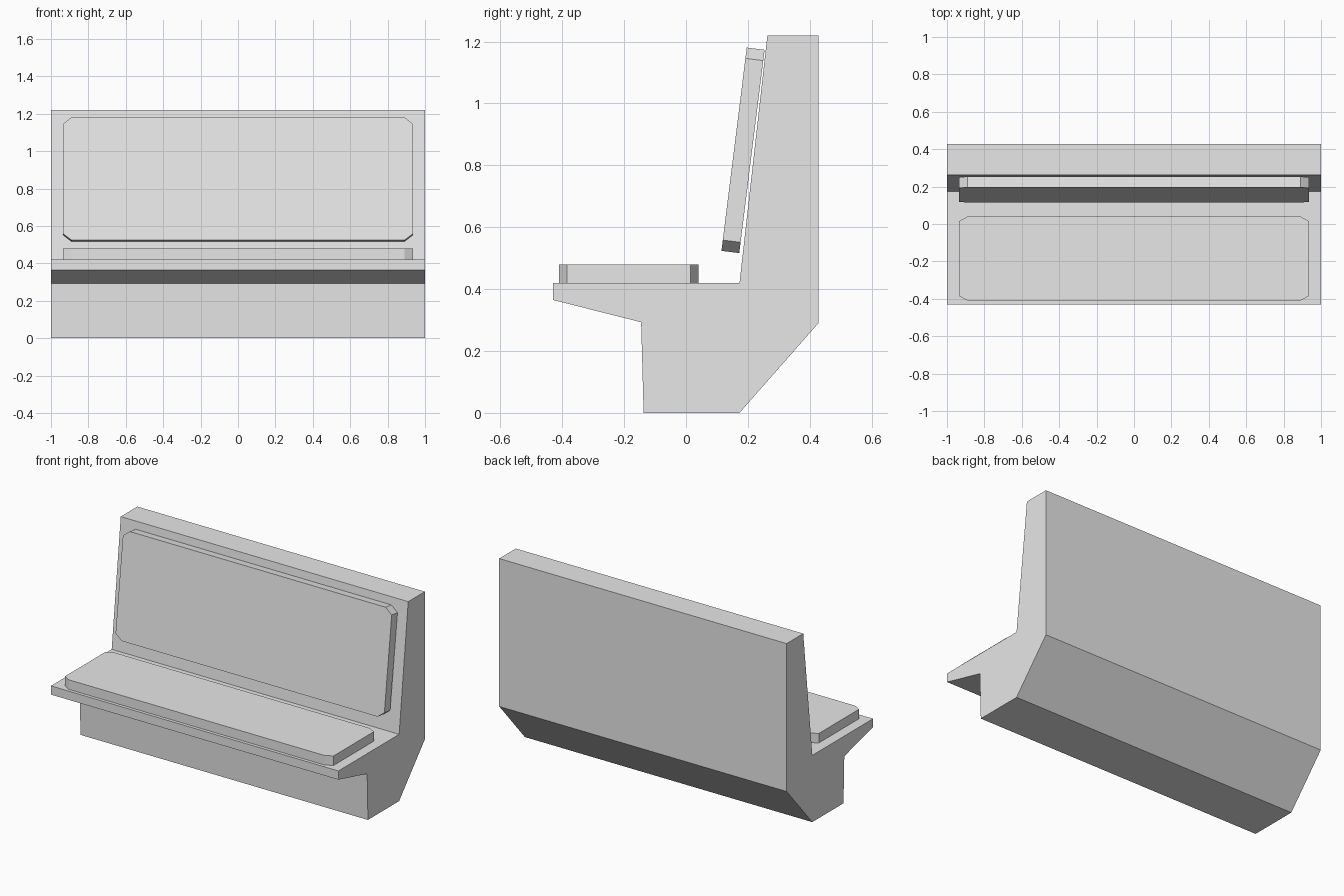
import bpy, bmesh, math
from mathutils import Matrix, Vector

cube = bpy.data.objects.get("Cube")
if cube:
    bpy.data.objects.remove(cube, do_unlink=True)

grey = bpy.data.materials.new("light_grey")
grey.use_nodes = True
grey.diffuse_color = (0.8, 0.8, 0.8, 1)
grey.node_tree.nodes["Principled BSDF"].inputs["Base Color"].default_value = (0.8, 0.8, 0.8, 1)


def prism(name, outline, depth):
    """Extrude a closed outline of 3D points along the depth vector."""
    bm = bmesh.new()
    face = bm.faces.new([bm.verts.new(p) for p in outline])
    extruded = bmesh.ops.extrude_face_region(bm, geom=[face], use_keep_orig=True)
    moved = [g for g in extruded["geom"] if isinstance(g, bmesh.types.BMVert)]
    bmesh.ops.translate(bm, verts=moved, vec=depth)
    bmesh.ops.recalc_face_normals(bm, faces=bm.faces)
    mesh = bpy.data.meshes.new(name)
    bm.to_mesh(mesh)
    bm.free()
    mesh.materials.append(grey)
    obj = bpy.data.objects.new(name, mesh)
    bpy.context.collection.objects.link(obj)
    return obj


def cushion(name, width, length, thickness, cut_x, cut_y, location, tilt):
    """Flat pad with four clipped corners, tilted about x."""
    w, h = width / 2, length / 2
    outline = []
    for sx, sy in ((1, 1), (-1, 1), (-1, -1), (1, -1)):
        corner = [(sx * w, sy * (h - cut_y), 0), (sx * (w - cut_x), sy * h, 0)]
        outline += corner if sx * sy > 0 else corner[::-1]
    pad = prism(name, outline, Vector((0, 0, thickness)))
    pad.data.transform(Matrix.Translation(location) @ Matrix.Rotation(tilt, 4, "X"))
    return pad


# Bench shell: side profile (y, z) extruded across the full width
profile = [(-0.43, 0.42), (0.173, 0.42), (0.263, 1.22), (0.428, 1.22), (0.428, 0.29),
           (0.173, 0), (-0.137, 0), (-0.145, 0.293), (-0.43, 0.365)]
prism("bench_shell", [(-1, y, z) for y, z in profile], Vector((2, 0, 0)))

# Seat pad and leaning back pad
cushion("seat_cushion", 1.87, 0.45, 0.06, 0.045, 0.025, (0, -0.185, 0.42), 0)
cushion("back_cushion", 1.87, 0.662, 0.058, 0.045, 0.035,
        (0, 0.213, 0.845), math.radians(82.9))
